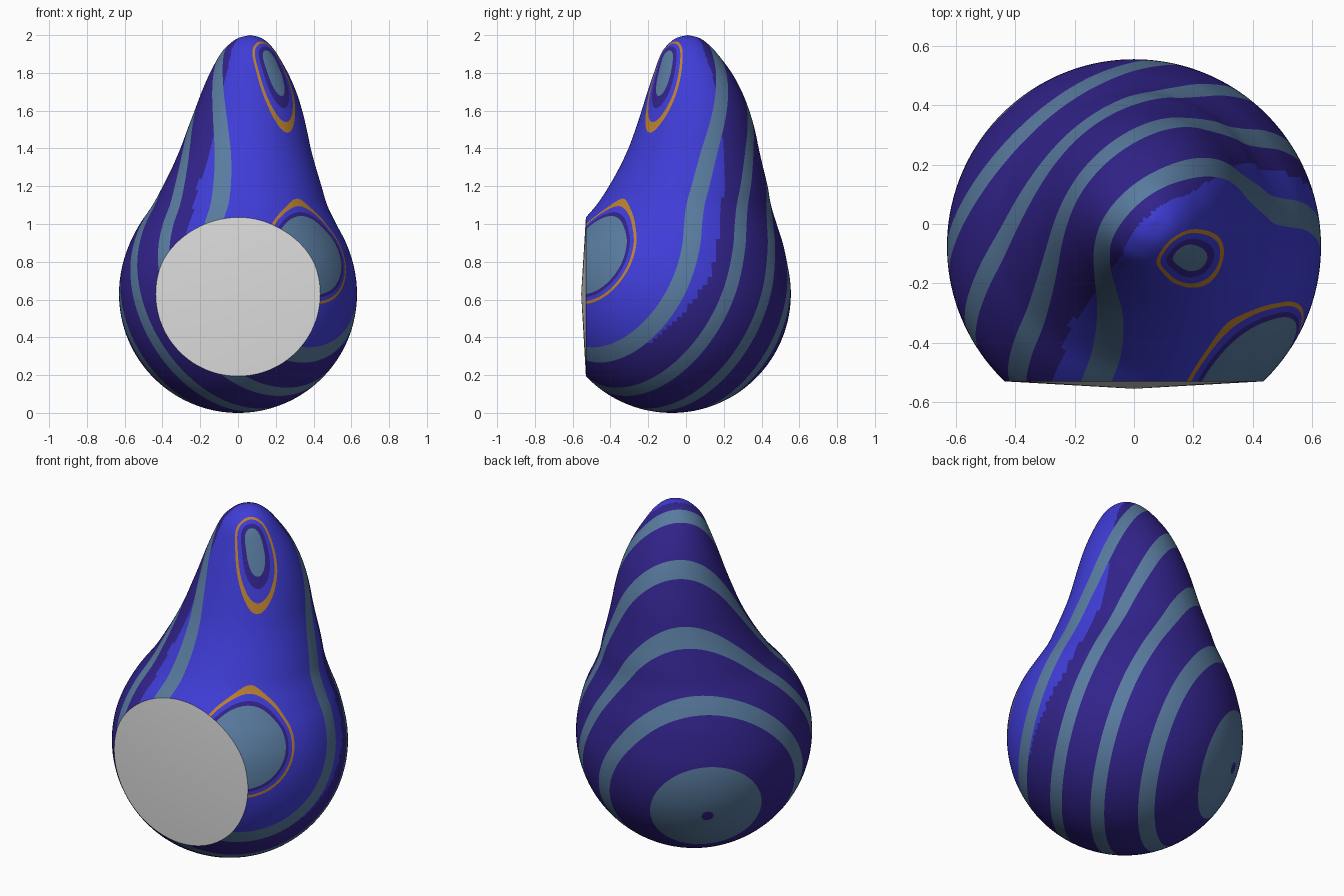
import bpy, bmesh, math
from mathutils import Vector

if "Cube" in bpy.data.objects:
    bpy.data.objects.remove(bpy.data.objects["Cube"])

def material(name, rgb):
    m = bpy.data.materials.new(name)
    m.diffuse_color = (*rgb, 1)
    m.use_nodes = True
    m.node_tree.nodes["Principled BSDF"].inputs["Base Color"].default_value = m.diffuse_color
    return m

purple = material("deep purple", (0.032, 0.017, 0.26))
blue = material("bright blue", (0.05, 0.046, 0.68))
slate = material("slate blue", (0.10, 0.20, 0.35))
orange = material("orange", (0.50, 0.22, 0.03))
pale = material("pale grey", (0.72, 0.72, 0.72))

SEG = 144
R = 0.63
C = Vector((0, -0.075, R))                      # centre of the round lower bulb
az, el = math.radians(42), math.radians(22)     # stripe axis
N = Vector((math.cos(el) * math.sin(az), -math.cos(el) * math.cos(az), math.sin(el)))

# Neck rings: z, centre x, centre y, radius
NECK = [(0.6, 0, -.075, .629), (0.7, 0, -.075, .626), (0.8, 0, -.073, .607),
        (0.9, 0, -.06, .572), (1.0, 0, -.04, .52), (1.1, .01, -.012, .462),
        (1.2, .022, .012, .42), (1.3, .032, .028, .38), (1.4, .04, .04, .345),
        (1.5, .048, .048, .316), (1.6, .055, .05, .285), (1.7, .058, .046, .25),
        (1.8, .058, .036, .206), (1.9, .057, .017, .15), (1.95, .06, .012, .108),
        (1.985, .063, .01, .06), (2.0, .065, .01, 0), (2.0, .065, .01, 0)]

def spline(a, b, c, d, t):
    return tuple(0.5 * (2*q + (r-p)*t + (2*p-5*q+4*r-s)*t*t + (3*q-p-3*r+s)*t**3)
                 for p, q, r, s in zip(a, b, c, d))

# Sphere rings below, smooth neck rings above
rings = []
top = math.asin((0.7 - R) / R)
for i in range(44):
    a = -math.pi/2 + (top + math.pi/2) * i / 44
    rings.append((R + R*math.sin(a), 0, C.y, max(0, R*math.cos(a))))
for k in range(1, len(NECK) - 2):
    for j in range(5):
        rings.append(spline(*NECK[k-1:k+3], j / 5))
rings.append(NECK[-1])

bm = bmesh.new()
grid = []
for z, cx, cy, r in rings:
    r = max(r, 0)
    grid.append([bm.verts.new((cx + r*math.cos(2*math.pi*i/SEG), cy + r*math.sin(2*math.pi*i/SEG), min(z, 2)))
                 for i in range(SEG)])
for lo, hi in zip(grid, grid[1:]):
    for i in range(SEG):
        j = (i + 1) % SEG
        bm.faces.new((lo[i], lo[j], hi[j], hi[i]))
bmesh.ops.remove_doubles(bm, verts=bm.verts[:], dist=1e-5)

def cut(point, normal, clear=False):
    bmesh.ops.bisect_plane(bm, geom=bm.verts[:] + bm.edges[:] + bm.faces[:], dist=1e-6,
                           plane_co=point, plane_no=normal, clear_outer=clear)

# Slice off the front, then cut the stripe edges as parallel planes
cut((0, -0.53, 0), (0, -1, 0), True)
STRIPES = [(-.629 + .2425*i, -.629 + .2425*i + .075) for i in range(6)]
RING = (.562, .5685)
HALO = .577
for s in [e for st in STRIPES for e in st] + [*RING, HALO]:
    if abs(s) < 0.63:
        cut(C + N*s, N)

def colour(p):
    s = (p - C).dot(N)
    if any(a < s < b for a, b in STRIPES):
        return 2
    if RING[0] < s < RING[1]:
        return 3
    if HALO < s < STRIPES[-1][0]:
        return 0
    limit = .26 + max(0, p.z - 1.2)*.3 + max(0, .75 - p.z)*.2
    limit = min(limit, .47) if p.z > 1.2 else min(limit, .34)
    return 1 if s > limit else 0

bm.faces.ensure_lookup_table()
for f in bm.faces:
    f.material_index = colour(f.calc_center_median())
rim = [tuple(v.co.copy() for v in e.verts) for e in bm.edges if e.is_boundary]

def finish(bm, name, mats):
    bmesh.ops.recalc_face_normals(bm, faces=bm.faces[:])
    me = bpy.data.meshes.new(name)
    bm.to_mesh(me)
    bm.free()
    for m in mats:
        me.materials.append(m)
    for p in me.polygons:
        p.use_smooth = True
    ob = bpy.data.objects.new(name, me)
    bpy.context.collection.objects.link(ob)
    return ob

finish(bm, "striped_body", [purple, blue, slate, orange])

# Front disc: shallow cone closing the sliced opening
bm = bmesh.new()
for a, b in rim:
    f = bm.faces.new([bm.verts.new(p) for p in (a, b, (0, -0.555, R))])
bmesh.ops.remove_doubles(bm, verts=bm.verts[:], dist=1e-5)
bmesh.ops.recalc_face_normals(bm, faces=bm.faces[:])
if sum(f.normal.y for f in bm.faces) > 0:
    bmesh.ops.reverse_faces(bm, faces=bm.faces[:])
me = bpy.data.meshes.new("front_disc")
bm.to_mesh(me)
bm.free()
me.materials.append(pale)
for p in me.polygons:
    p.use_smooth = True
bpy.context.collection.objects.link(bpy.data.objects.new("front_disc", me))
